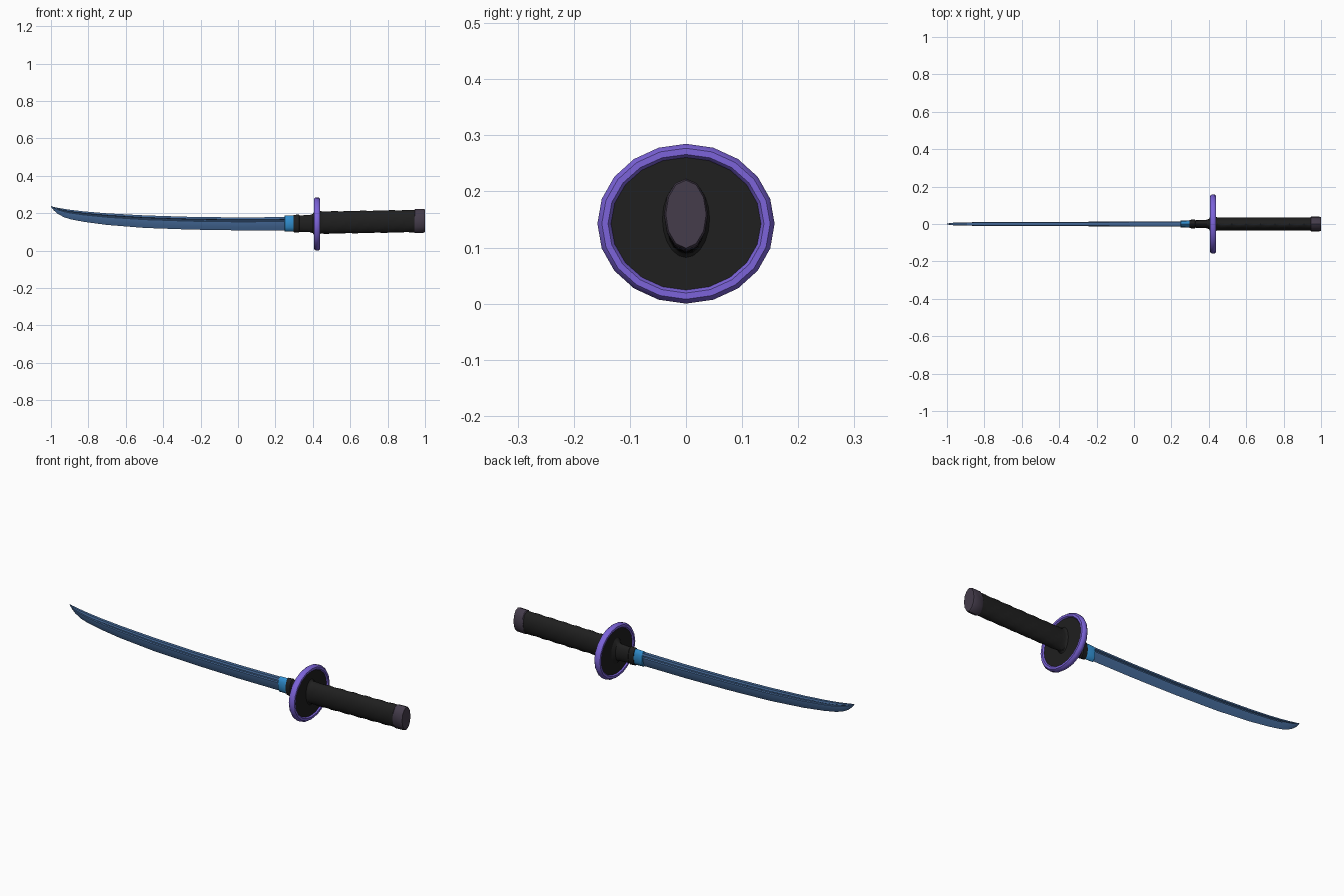
import bpy, bmesh, math

if "Cube" in bpy.data.objects:
    bpy.data.objects.remove(bpy.data.objects["Cube"])


def material(name, rgb):
    m = bpy.data.materials.new(name)
    m.diffuse_color = (*rgb, 1)
    m.use_nodes = True
    m.node_tree.nodes["Principled BSDF"].inputs["Base Color"].default_value = m.diffuse_color
    return m


STEEL = material("steel blue", (0.06, 0.145, 0.32))
BRIGHT = material("bright blue", (0.03, 0.27, 0.62))
BLACK = material("black", (0.014, 0.014, 0.014))
PURPLE = material("purple", (0.20, 0.125, 0.70))
PLUM = material("plum grey", (0.058, 0.045, 0.07))


def loft(name, sections, mat, closed=False, angle=35):
    """Skin a list of equal-length point rings; cap the ends unless closed."""
    bm = bmesh.new()
    rings = [[bm.verts.new(p) for p in s] for s in sections]
    n = len(rings[0])
    pairs = list(zip(rings, rings[1:])) + ([(rings[-1], rings[0])] if closed else [])
    for a, b in pairs:
        for i in range(n):
            j = (i + 1) % n
            bm.faces.new((a[i], a[j], b[j], b[i]))
    if not closed:
        bm.faces.new(rings[0])
        bm.faces.new(rings[-1])
    bmesh.ops.recalc_face_normals(bm, faces=bm.faces)
    me = bpy.data.meshes.new(name)
    bm.to_mesh(me)
    bm.free()
    me.materials.append(mat)
    ob = bpy.data.objects.new(name, me)
    bpy.context.collection.objects.link(ob)
    bpy.ops.object.select_all(action='DESELECT')
    ob.select_set(True)
    bpy.context.view_layer.objects.active = ob
    bpy.ops.object.shade_smooth_by_angle(angle=math.radians(angle))
    return ob


def oval(x, ry, z0, z1, n=16, bump=None):
    """Oval ring across the sword at x, from height z0 to z1."""
    pts = []
    for i in range(n):
        a = 2 * math.pi * i / n
        k = bump(i) if bump else 1
        pts.append((x, ry * k * math.cos(a),
                    (z0 + z1) / 2 + (z1 - z0) / 2 * k * math.sin(a)))
    return pts


# Blade: wedge section with a groove on each side below the spine
half = [(0.55, 0.25), (0.95, 0.55), (1, 0.66), (0.5, 0.71), (0.5, 0.79), (1, 0.84), (0.75, 1)]
section = [(0, 0)] + half + [(-y, h) for y, h in reversed(half)]
stations = [(0.26, .108, .179, .013), (0.0, .108, .177, .013), (-0.25, .112, .180, .012),
            (-0.5, .121, .188, .012), (-0.7, .137, .199, .011), (-0.82, .153, .209, .010),
            (-0.89, .166, .217, .009), (-0.93, .178, .223, .008), (-0.965, .197, .229, .007),
            (-0.985, .215, .233, .005), (-1.0, .234, .238, .002)]
loft("blade", [[(x, w * y, b + (t - b) * h) for y, h in section]
               for x, b, t, w in stations], STEEL, angle=30)

# Blade collar
loft("blade_collar", [oval(x, r, a, b, 12) for x, r, a, b in
                      [(0.248, .014, .105, .184), (0.25, .018, .103, .187),
                       (0.298, .019, .102, .188), (0.302, .017, .104, .186)]], BRIGHT)

# Neck between collar and guard, flaring into the guard
loft("neck", [oval(x, r, a, b) for x, r, a, b in
              [(0.298, .022, .098, .191), (0.325, .025, .096, .192), (0.33, .020, .100, .188),
               (0.385, .022, .098, .19), (0.40, .027, .093, .196), (0.412, .045, .075, .214)]], BLACK)

# Guard: oval disc with a raised rim
CX, CZ = 0.423, 0.1425
loft("guard_disc", [oval(CX + d, .140, .02, .265, 20) for d in (-.010, .010)], BLACK)
rim = []
for i in range(20):
    a = 2 * math.pi * i / 20
    ring = []
    for j in range(8):
        b = 2 * math.pi * (j + 0.5) / 8
        out = 0.0145 * math.cos(b)
        ring.append((CX + 0.018 * math.sin(b), (0.1445 + out) * math.cos(a),
                     CZ + (0.129 + out) * math.sin(a)))
    rim.append(ring)
loft("guard_rim", rim, PURPLE, closed=True, angle=50)

# Handle: wrapped grip with a faint diamond relief
grip = [oval(CX + .008, .044, .08, .222, 20), oval(.438, .037, .088, .213, 20)]
steps = 26
for s in range(steps + 1):
    t = s / steps
    grip.append(oval(.445 + .502 * t, .035, .09 + .008 * t, .209 + .008 * t, 20,
                     lambda i: 1.02 if (i + s) % 4 < 2 else 0.98))
loft("handle", grip, BLACK, angle=30)

# End cap
loft("end_cap", [oval(x, r, a, b, 12) for x, r, a, b in
                 [(0.943, .036, .095, .218), (0.947, .039, .093, .222),
                  (0.992, .039, .095, .223), (1.0, .036, .099, .220)]], PLUM)
